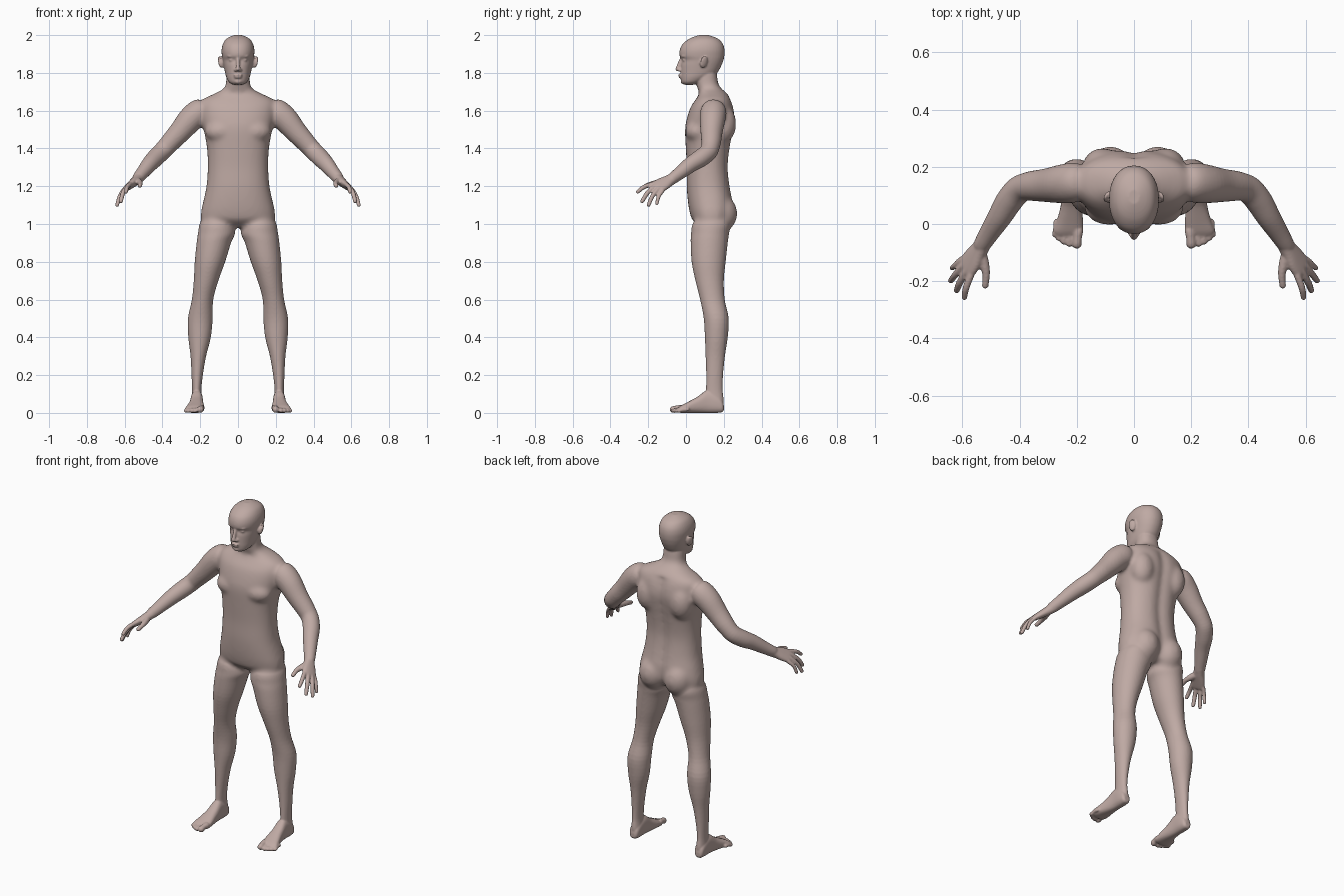
import bpy, bmesh, math
from mathutils import Vector, Matrix


def catmull(a, b, c, d, t):
    return 0.5 * (2 * b + (c - a) * t + (2 * a - 5 * b + 4 * c - d) * t * t
                  + (3 * b - a - 3 * c + d) * t ** 3)


def loft(bm, rings, p=2.0, n=40, steps=4):
    """Skin smoothed (super)elliptical rings given as (centre, u axis, v axis)."""
    fine = []
    for i in range(len(rings) - 1):
        q = [rings[max(0, min(len(rings) - 1, i + k))] for k in (-1, 0, 1, 2)]
        for s in range(steps):
            fine.append([catmull(*(r[j] for r in q), s / steps) for j in range(3)])
    fine.append(rings[-1])
    sp = lambda w: math.copysign(abs(w) ** (2 / p), w)
    loops = []
    for c, u, v in fine:
        loops.append([bm.verts.new(c + u * sp(math.cos(2 * math.pi * k / n))
                                   + v * sp(math.sin(2 * math.pi * k / n))) for k in range(n)])
    for a, b in zip(loops, loops[1:]):
        for k in range(n):
            bm.faces.new((a[k], a[(k + 1) % n], b[(k + 1) % n], b[k]))
    bm.faces.new(loops[0])
    bm.faces.new(loops[-1])
    return [v for l in loops for v in l]


def stack(bm, rows, p=2.0):
    """Horizontal sections: z, x min, x max, y min, y max."""
    return loft(bm, [(Vector(((x0 + x1) / 2, (y0 + y1) / 2, z)), Vector(((x1 - x0) / 2, 0, 0)),
                      Vector((0, (y1 - y0) / 2, 0))) for z, x0, x1, y0, y1 in rows], p)


def tube(bm, pts, ref=(0, 0, 1), n=20):
    """Round tube with rounded ends through (x, y, z, radius) points."""
    P = [(Vector(q[:3]), q[3]) for q in pts]
    t0, t1 = (P[1][0] - P[0][0]).normalized(), (P[-1][0] - P[-2][0]).normalized()
    (a, ra), (b, rb) = P[0], P[-1]
    P = ([(a - t0 * ra * .95, ra * .3), (a - t0 * ra * .6, ra * .8)] + P
         + [(b + t1 * rb * .6, rb * .8), (b + t1 * rb * .95, rb * .3)])
    rings = []
    for i, (c, r) in enumerate(P):
        t = (P[min(i + 1, len(P) - 1)][0] - P[max(i - 1, 0)][0]).normalized()
        u = t.cross(Vector(ref)).normalized()
        rings.append((c, u * r, t.cross(u) * r))
    loft(bm, rings, n=n)


def ball(bm, loc, rad, rot=(0, 0, 0)):
    m = Matrix.Translation(loc)
    for ax, ang in zip('XYZ', rot):
        m = m @ Matrix.Rotation(ang, 4, ax)
    bmesh.ops.create_uvsphere(bm, u_segments=24, v_segments=16, radius=1,
                              matrix=m @ Matrix.Diagonal((*rad, 1)))


def skin(name, bm, voxel, rounds):
    """Mirror across x, fuse all the parts and soften the seams."""
    bmesh.ops.recalc_face_normals(bm, faces=bm.faces)
    me = bpy.data.meshes.new(name)
    bm.to_mesh(me)
    bm.free()
    ob = bpy.data.objects.new(name, me)
    bpy.context.collection.objects.link(ob)
    ob.modifiers.new("mirror", 'MIRROR').use_mirror_merge = False
    rm = ob.modifiers.new("fuse", 'REMESH')
    rm.mode, rm.voxel_size, rm.use_smooth_shade = 'VOXEL', voxel, True
    sm = ob.modifiers.new("soften", 'SMOOTH')
    sm.factor, sm.iterations = 0.5, rounds
    return ob


def limbs(bm):
    # arm: deltoid, elbow, forearm, wrist
    tube(bm, [(.21, .145, 1.59, .069), (.255, .14, 1.55, .067), (.31, .135, 1.485, .058),
              (.365, .132, 1.425, .051), (.402, .12, 1.385, .048), (.437, .08, 1.35, .047),
              (.47, .025, 1.315, .042), (.505, -.03, 1.272, .035), (.53, -.07, 1.242, .030)], n=32)
    # leg: thigh, knee, calf, ankle
    stack(bm, [(1.05, .04, .18, .07, .22), (1.0, .022, .203, .035, .235), (.95, .016, .212, .027, .228),
               (.9, .037, .219, .025, .221), (.8, .068, .229, .03, .21), (.7, .104, .234, .05, .2),
               (.6, .131, .244, .075, .205), (.5, .134, .265, .094, .226), (.4, .144, .263, .1, .221),
               (.3, .169, .251, .104, .206), (.2, .186, .246, .107, .196), (.12, .194, .243, .106, .194),
               (.06, .19, .245, .105, .2), (.015, .195, .24, .12, .19)])


# torso with neck
core = bmesh.new()
torso = [(.985, .10, .08, .19), (1.02, .187, .035, .235), (1.06, .196, .02, .25), (1.12, .184, .01, .25),
         (1.2, .167, .004, .236), (1.3, .16, .004, .226), (1.4, .164, -.001, .236), (1.5, .182, -.005, .254),
         (1.56, .196, .005, .262), (1.62, .2, .025, .253), (1.66, .185, .052, .238), (1.69, .125, .07, .218),
         (1.715, .078, .062, .19), (1.74, .065, .053, .172), (1.78, .062, .05, .166), (1.82, .06, .05, .16)]
for v in stack(core, [(z, -w, w, f, b) for z, w, f, b in torso], 2.3):
    if v.co.y > .15 and 1.0 < v.co.z < 1.66:      # spine groove
        v.co.y -= .016 * math.exp(-(v.co.x / .03) ** 2)
limbs(core)
ball(core, (.083, .182, 1.055), (.085, .09, .1))                    # buttock
ball(core, (.09, .06, 1.49), (.085, .064, .06))                     # chest
ball(core, (.11, .2, 1.53), (.07, .066, .1))                        # shoulder blade
core_ob = skin("torso_core", core, .01, 14)

# fused core plus the finer parts
body = bmesh.new()
body.from_object(core_ob, bpy.context.evaluated_depsgraph_get())
bpy.data.objects.remove(core_ob)
limbs(body)

# head
head = [(1.737, .025, -.008, .04), (1.75, .047, -.022, .08), (1.775, .061, -.027, .13),
        (1.80, .068, -.028, .165), (1.84, .076, -.027, .188), (1.868, .081, -.022, .198),
        (1.89, .085, -.034, .203), (1.92, .087, -.033, .204), (1.95, .081, -.02, .197),
        (1.975, .067, .008, .178), (1.99, .046, .038, .15), (2.0, .02, .07, .12)]
stack(body, [(z, -w, w, f, b) for z, w, f, b in head], 2.15)
tube(body, [(0, -.024, 1.875, .009), (0, -.036, 1.845, .010), (0, -.044, 1.82, .012)], (1, 0, 0))  # nose
ball(body, (.012, -.033, 1.815), (.009, .012, .009))                # nostril
ball(body, (0, -.03, 1.789), (.024, .011, .006))                    # upper lip
ball(body, (0, -.028, 1.777), (.021, .011, .006))                   # lower lip
ball(body, (0, -.013, 1.755), (.022, .016, .014))                   # chin
ball(body, (.033, -.006, 1.868), (.015, .013, .009))                # eye
ball(body, (.033, -.012, 1.888), (.026, .014, .007), (0, 0, .25))   # brow
ball(body, (.093, .095, 1.858), (.009, .021, .033), (-.2, .15, .5))   # ear
ball(body, (.085, .085, 1.85), (.012, .012, .022))                  # ear root

# palm
across = Vector((-.033, -.06, .035)).normalized()
thick = across.cross(Vector((.058, -.088, -.048))).normalized()
palm = [((.522, -.058, 1.247), .029, .027), ((.54, -.09, 1.23), .033, .025), ((.562, -.122, 1.213), .042, .021),
        ((.585, -.152, 1.195), .044, .016), ((.592, -.163, 1.188), .038, .011)]
loft(body, [(Vector(c), across * w, thick * t) for c, w, t in palm], 2.3)

# fingers and thumb
for base, tip, r in [((.572, -.182, 1.21), (.593, -.256, 1.17), .0125), ((.588, -.168, 1.197), (.62, -.232, 1.12), .013),
                     ((.6, -.148, 1.185), (.64, -.198, 1.1), .0125), ((.604, -.125, 1.175), (.636, -.154, 1.108), .011)]:
    a, b = Vector(base), Vector(tip)
    mid = (a + b) / 2 + Vector((.005, -.005, .005))
    start = a.lerp(Vector((.55, -.11, 1.22)), .3)
    tube(body, [(*start, r), (*a, r), (*mid, r * .95), (*b, r * .82)], (1, 0, 0))
tube(body, [(.537, -.1, 1.228, .02), (.525, -.135, 1.222, .018), (.517, -.175, 1.215, .0135),
            (.52, -.215, 1.202, .0115)])

# foot: sections from heel to ball
foot = [(.2, .203, .235, .012, .04), (.19, .192, .245, .003, .07), (.16, .187, .249, 0, .1), (.11, .186, .25, 0, .118),
        (.06, .183, .257, 0, .085), (.01, .178, .27, 0, .058), (-.025, .179, .28, 0, .04), (-.042, .187, .272, .004, .028)]
loft(body, [(Vector(((a + b) / 2, y, (c + d) / 2)), Vector(((b - a) / 2, 0, 0)), Vector((0, 0, (d - c) / 2)))
            for y, a, b, c, d in foot], 2.5)

# toes
for x, y, r in [(.198, -.069, .0175), (.225, -.069, .0115), (.243, -.061, .0115), (.26, -.05, .011), (.274, -.037, .0105)]:
    tube(body, [(x - .003, y + .045, r + .008, r), (x, y + .02, r + .006, r * .9), (x + .002, y, r, r)])

figure = skin("human_body", body, .005, 3)
mat = bpy.data.materials.new("skin")
mat.diffuse_color = (.52, .40, .37, 1)
figure.data.materials.append(mat)
